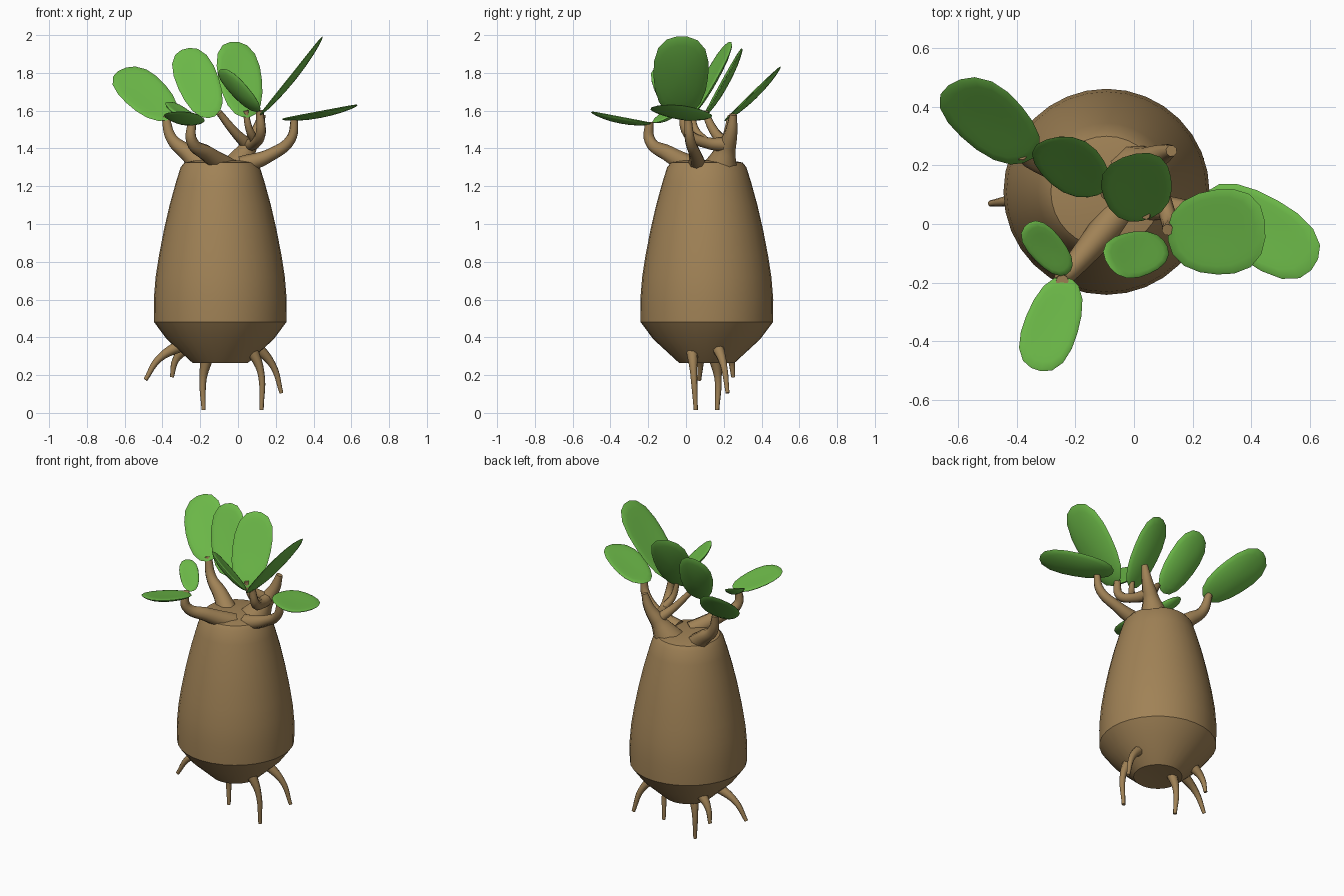
import bpy, bmesh, math
from mathutils import Vector, Matrix

if "Cube" in bpy.data.objects:
    bpy.data.objects.remove(bpy.data.objects["Cube"])


def material(name, color):
    m = bpy.data.materials.new(name)
    m.diffuse_color = (*color, 1)
    m.use_nodes = True
    m.node_tree.nodes["Principled BSDF"].inputs["Base Color"].default_value = m.diffuse_color
    return m


BARK = material("bark_brown", (0.352, 0.223, 0.093))
GREEN = material("leaf_green", (0.15, 0.485, 0.065))


def add_mesh(name, bm, mat, angle):
    bmesh.ops.recalc_face_normals(bm, faces=bm.faces)
    me = bpy.data.meshes.new(name)
    bm.to_mesh(me)
    bm.free()
    me.materials.append(mat)
    ob = bpy.data.objects.new(name, me)
    bpy.context.collection.objects.link(ob)
    bpy.ops.object.select_all(action='DESELECT')
    ob.select_set(True)
    bpy.context.view_layer.objects.active = ob
    bpy.ops.object.shade_smooth_by_angle(angle=math.radians(angle))
    return ob


def lathe(name, profile, center, sides=32):
    bm = bmesh.new()
    rings = []
    for r, z in profile:
        rings.append([bm.verts.new((center[0] + r * math.cos(2 * math.pi * i / sides),
                                    center[1] + r * math.sin(2 * math.pi * i / sides), z))
                      for i in range(sides)])
    for a, b in zip(rings, rings[1:]):
        for i in range(sides):
            j = (i + 1) % sides
            bm.faces.new((a[i], a[j], b[j], b[i]))
    bm.faces.new(rings[0])
    bm.faces.new(rings[-1])
    return add_mesh(name, bm, BARK, 28)


def stem(name, pts):
    """Tapered tube through (x, y, z, radius) points."""
    cu = bpy.data.curves.new(name, 'CURVE')
    cu.dimensions = '3D'
    cu.bevel_depth = 1.0
    cu.bevel_resolution = 2
    cu.resolution_u = 6
    cu.use_fill_caps = True
    sp = cu.splines.new('BEZIER')
    sp.bezier_points.add(len(pts) - 1)
    for bp, p in zip(sp.bezier_points, pts):
        bp.co = p[:3]
        bp.radius = p[3]
        bp.handle_left_type = bp.handle_right_type = 'AUTO'
    cu.materials.append(BARK)
    ob = bpy.data.objects.new(name, cu)
    bpy.context.collection.objects.link(ob)


def leaf(name, base, tip, width, normal, thick=0.034):
    """Thick oval blade from base to tip, slightly cupped toward its normal."""
    base, tip = Vector(base), Vector(tip)
    u = (tip - base).normalized()
    n = Vector(normal)
    n = (n - u * n.dot(u)).normalized()
    w = n.cross(u)
    half = (tip - base).length / 2
    mid = (base + tip) / 2
    bm = bmesh.new()
    bmesh.ops.create_uvsphere(bm, u_segments=18, v_segments=10, radius=1)
    for v in bm.verts:
        x, y, z = v.co
        r = min(1.0, math.hypot(x, y))
        # fuller outline, a little narrower at the stem
        k = 1 + 0.06 * math.sin(2 * math.atan2(y, x)) ** 2
        side = y * k * width / 2 * (1 + 0.1 * x)
        up = z * thick / 2 + 0.014 * (r * r - 0.5)
        v.co = mid + u * (x * k * half) + w * side + n * up
    add_mesh(name, bm, GREEN, 60)


# Swollen trunk
lathe("trunk", [(0.05, 0.27), (0.145, 0.263), (0.283, 0.39), (0.35, 0.48), (0.352, 0.6),
                (0.342, 0.72), (0.325, 0.83), (0.298, 0.97), (0.268, 1.1), (0.235, 1.22),
                (0.21, 1.3), (0.19, 1.325), (0.14, 1.335), (0.03, 1.34)], (-0.094, 0.11))

# Branches
stem("branch_left", [(-0.18, 0.15, 1.29, 0.065), (-0.26, 0.19, 1.37, 0.048),
                     (-0.35, 0.22, 1.45, 0.032), (-0.385, 0.24, 1.57, 0.022)])
stem("branch_front", [(-0.06, 0.03, 1.30, 0.06), (-0.16, -0.09, 1.37, 0.045),
                      (-0.245, -0.19, 1.44, 0.03), (-0.245, -0.195, 1.54, 0.022)])
stem("branch_right", [(0.02, 0.06, 1.31, 0.05), (0.17, 0.05, 1.365, 0.034),
                      (0.28, 0.02, 1.45, 0.027), (0.30, 0.01, 1.56, 0.02)])
stem("branch_back", [(-0.01, 0.18, 1.28, 0.10), (0.05, 0.215, 1.40, 0.05),
                     (0.10, 0.24, 1.49, 0.034), (0.128, 0.25, 1.58, 0.02)])
stem("branch_center", [(0.06, 0.22, 1.42, 0.04), (0.09, 0.11, 1.43, 0.03),
                       (0.12, 0.01, 1.48, 0.028), (0.115, -0.02, 1.6, 0.02)])
stem("branch_inner", [(0.05, 0.21, 1.42, 0.035), (-0.02, 0.15, 1.49, 0.025),
                      (-0.1, 0.1, 1.59, 0.018)])
stem("twig_middle", [(0.09, 0.1, 1.44, 0.025), (0.06, 0.05, 1.5, 0.02), (0.04, 0.03, 1.6, 0.015)])

# Leaves
LEAVES = {
    "leaf_back_left": ((-0.36, 0.22, 1.55), (-0.615, 0.49, 1.815), 0.25, (0, -0.67, 0.74)),
    "leaf_back": ((-0.14, 0.10, 1.56), (-0.28, 0.30, 1.925), 0.225, (0.05, -0.85, 0.5)),
    "leaf_middle": ((0.04, 0.02, 1.56), (-0.02, 0.24, 1.962), 0.24, (0.25, -0.8, 0.5)),
    "leaf_right": ((0.12, -0.035, 1.57), (0.455, -0.02, 1.99), 0.29, (-0.8, 0, 0.6)),
    "leaf_far_right": ((0.245, 0.10, 1.55), (0.62, -0.14, 1.62), 0.235, (-0.2, 0, 1)),
    "leaf_front": ((-0.225, -0.185, 1.525), (-0.335, -0.5, 1.585), 0.185, (0, 0.2, 1)),
    "leaf_small_left": ((-0.225, -0.165, 1.53), (-0.37, 0.0, 1.64), 0.115, (0.37, -0.42, 0.8)),
    "leaf_small_middle": ((0.105, -0.07, 1.59), (-0.095, -0.14, 1.815), 0.165, (0.6, 0.5, 0.6)),
}
for leaf_name, args in LEAVES.items():
    leaf(leaf_name, *args)

# Roots: start, bend and tip
ROOTS = [
    ((-0.28, 0.10, 0.37), (-0.42, 0.08, 0.285), (-0.49, 0.07, 0.175)),
    ((-0.26, 0.22, 0.36), (-0.33, 0.24, 0.28), (-0.35, 0.25, 0.19)),
    ((-0.16, 0.15, 0.31), (-0.185, 0.17, 0.18), (-0.182, 0.165, 0.015)),
    ((0.06, 0.03, 0.36), (0.12, 0.04, 0.22), (0.125, 0.052, 0.015)),
    ((0.08, 0.16, 0.37), (0.185, 0.20, 0.25), (0.23, 0.22, 0.105)),
]
for i, (a, b, c) in enumerate(ROOTS):
    stem("root_%d" % (i + 1), [(*a, 0.036), (*b, 0.019), (*c, 0.011)])
